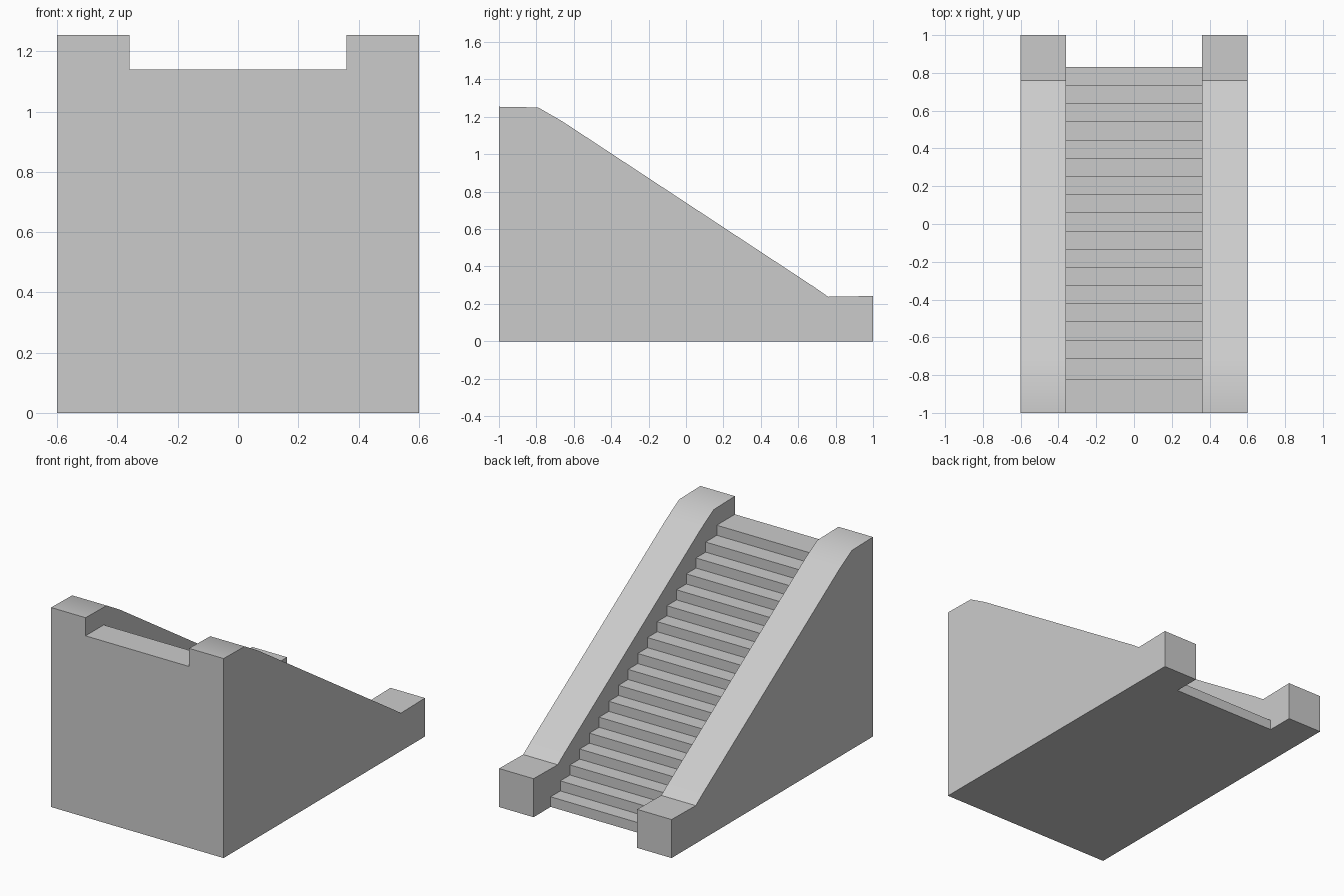
import bpy, bmesh, math

if "Cube" in bpy.data.objects:
    bpy.data.objects.remove(bpy.data.objects["Cube"])

stone = bpy.data.materials.new("grey_stone")
stone.diffuse_color = (0.6, 0.6, 0.6, 1)
stone.use_nodes = True
stone.node_tree.nodes["Principled BSDF"].inputs["Base Color"].default_value = stone.diffuse_color


def extrude_profile(name, points, x0, x1):
    """Solid made from a (y, z) outline swept from x0 to x1."""
    bm = bmesh.new()
    face = bm.faces.new([bm.verts.new((x0, y, z)) for y, z in points])
    result = bmesh.ops.extrude_face_region(bm, geom=[face])
    moved = [v for v in result["geom"] if isinstance(v, bmesh.types.BMVert)]
    bmesh.ops.translate(bm, verts=moved, vec=(x1 - x0, 0, 0))
    bmesh.ops.recalc_face_normals(bm, faces=bm.faces)
    mesh = bpy.data.meshes.new(name)
    bm.to_mesh(mesh)
    bm.free()
    mesh.materials.append(stone)
    obj = bpy.data.objects.new(name, mesh)
    bpy.context.collection.objects.link(obj)
    return obj


# Stair flight: 18 risers climbing towards the front
STEPS, FOOT, TREAD, TOP = 18, 0.83, 0.0962, 1.14
rise = TOP / STEPS
outline = [(-1, 0), (FOOT, 0)]
for i in range(STEPS):
    y = FOOT - i * TREAD if i < STEPS - 1 else -0.82
    outline += [(y, i * rise), (y, (i + 1) * rise)]
outline.append((-1, TOP))
outline.pop(2)  # first riser starts at the foot point
extrude_profile("stair_flight", outline, -0.36, 0.36)

# Side walls: flat end block, long slope, eased crest
wall = [(-1, 0), (1, 0), (1, 0.242), (0.76, 0.238), (0.69, 0.287),
        (-0.66, 1.175), (-0.79, 1.25), (-1, 1.254)]
for side, name in ((-1, "left_wall"), (1, "right_wall")):
    obj = extrude_profile(name, wall, side * 0.36, side * 0.6)
    bpy.ops.object.select_all(action='DESELECT')
    obj.select_set(True)
    bpy.context.view_layer.objects.active = obj
    bpy.ops.object.shade_smooth_by_angle(angle=math.radians(32))
